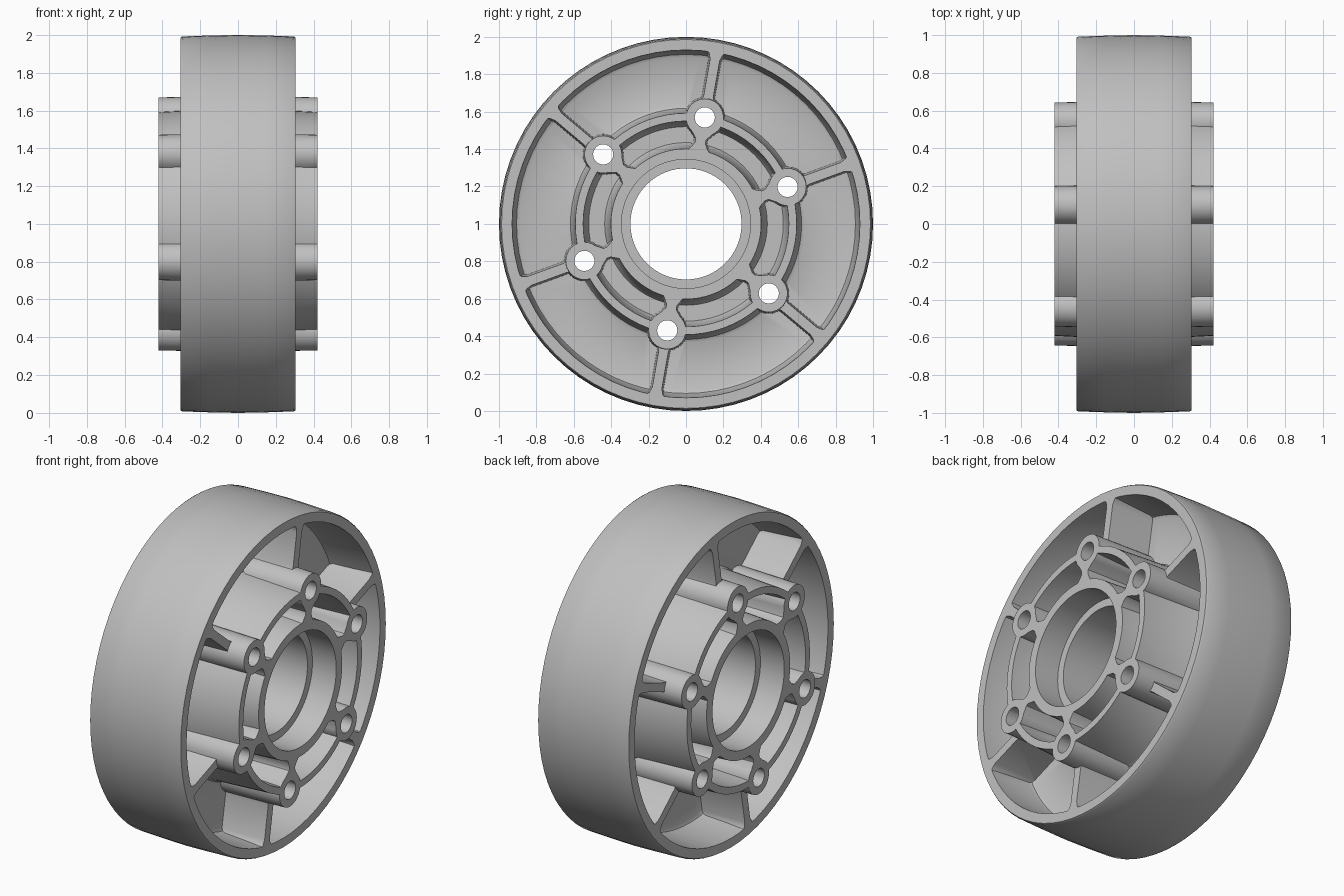
import bpy, bmesh
from math import sin, cos, pi, radians
from mathutils import Matrix, Vector

cube = bpy.data.objects.get("Cube")
if cube:
    bpy.data.objects.remove(cube, do_unlink=True)

metal = bpy.data.materials.new("cast grey metal")
metal.use_nodes = True
GREY = (0.53, 0.53, 0.53, 1)
metal.diffuse_color = GREY
metal.node_tree.nodes["Principled BSDF"].inputs["Base Color"].default_value = GREY

RIM_X, HUB_X, WEB_X = 0.305, 0.42, 0.025
BOLT_R = 0.578
AXLE = Vector((0, 0, 1))
ANGLES = [radians(20 + 60 * k) for k in range(6)]


def finish(name, bm):
    bmesh.ops.recalc_face_normals(bm, faces=bm.faces)
    mesh = bpy.data.meshes.new(name)
    bm.to_mesh(mesh)
    bm.free()
    mesh.materials.append(metal)
    obj = bpy.data.objects.new(name, mesh)
    bpy.context.scene.collection.objects.link(obj)
    return obj


def turned(name, profile, segs, centre=AXLE, closed=True):
    """Revolve (radius, x) points about an x-parallel axis."""
    bm = bmesh.new()
    rings = []
    for r, x in profile:
        rings.append([bm.verts.new(centre + Vector((x, r * cos(2 * pi * i / segs),
                                                    r * sin(2 * pi * i / segs))))
                      for i in range(segs)])
    pairs = list(zip(rings, rings[1:]))
    if closed:
        pairs.append((rings[-1], rings[0]))
    else:
        bm.faces.new(rings[0])
        bm.faces.new(rings[-1])
    for a, b in pairs:
        for i in range(segs):
            j = (i + 1) % segs
            bm.faces.new((a[i], a[j], b[j], b[i]))
    return finish(name, bm)


def radial_rib(name, outline, half_x, angle):
    """Drafted rib: (radius, half width) outline, wider at the middle plane."""
    bm = bmesh.new()
    turn = Matrix.Rotation(angle, 4, 'X')
    layers = []
    for x, extra in ((-half_x, 0), (0, 0.01), (half_x, 0)):
        pts = [(r, w + extra) for r, w in outline]
        pts += [(r, -w) for r, w in reversed(pts)]
        layers.append([bm.verts.new(AXLE + turn @ Vector((x, r, w))) for r, w in pts])
    bm.faces.new(layers[0])
    bm.faces.new(layers[-1])
    for a, b in zip(layers, layers[1:]):
        for i in range(len(a)):
            j = (i + 1) % len(a)
            bm.faces.new((a[i], a[j], b[j], b[i]))
    return finish(name, bm)


# Half section from the outer tread to the bore, mirrored in x
half = [(1.0, 0), (0.997, 0.15), (0.992, 0.295), (0.986, RIM_X),
        (0.93, RIM_X), (0.913, 0.05), (0.906, 0.033), (0.89, WEB_X),
        (0.635, WEB_X), (0.618, 0.033), (0.61, 0.05), (0.592, HUB_X),
        (0.55, HUB_X), (0.533, 0.05), (0.52, WEB_X),
        (0.435, WEB_X), (0.42, 0.05), (0.402, HUB_X),
        (0.345, HUB_X), (0.345, 0.26), (0.297, 0.26)]
section = half + [(r, -x) for r, x in reversed(half[1:])]
wheel = turned("wheel_hub", section, 72)

# Bolt bosses, outer ribs and inner necks
rib_outline = [(0.62, 0.045), (0.69, 0.026), (0.89, 0.026), (0.92, 0.036), (0.95, 0.065)]
neck_outline = [(0.375, 0.07), (0.41, 0.045), (0.44, 0.028), (0.46, 0.028), (0.5, 0.06)]
adds, cuts = [], []
for a in ANGLES:
    spot = AXLE + Vector((0, cos(a), sin(a))) * BOLT_R
    adds.append(turned("bolt_boss", [(0.1, -HUB_X), (0.109, 0), (0.1, HUB_X)],
                       32, spot, closed=False))
    adds.append(radial_rib("outer_rib", rib_outline, RIM_X, a))
    adds.append(radial_rib("inner_neck", neck_outline, HUB_X, a))
    cuts.append(turned("bolt_hole_cutter", [(0.054, -0.6), (0.054, 0.6)],
                       24, spot, closed=False))

# Fuse the parts, then drill the bolt holes
for parts, operation in ((adds, 'UNION'), (cuts, 'DIFFERENCE')):
    for part in parts:
        part.hide_render = True
        mod = wheel.modifiers.new(operation.title(), 'BOOLEAN')
        mod.operation = operation
        mod.solver = 'EXACT'
        mod.object = part

bpy.context.view_layer.update()
graph = bpy.context.evaluated_depsgraph_get()
fused = bpy.data.meshes.new_from_object(wheel.evaluated_get(graph))
wheel.modifiers.clear()
wheel.data = fused
for part in adds + cuts:
    bpy.data.objects.remove(part, do_unlink=True)

# Smooth the curved walls, keep machined edges crisp
for obj in bpy.context.selected_objects:
    obj.select_set(False)
wheel.select_set(True)
bpy.context.view_layer.objects.active = wheel
bpy.ops.object.shade_smooth_by_angle(angle=radians(30))
